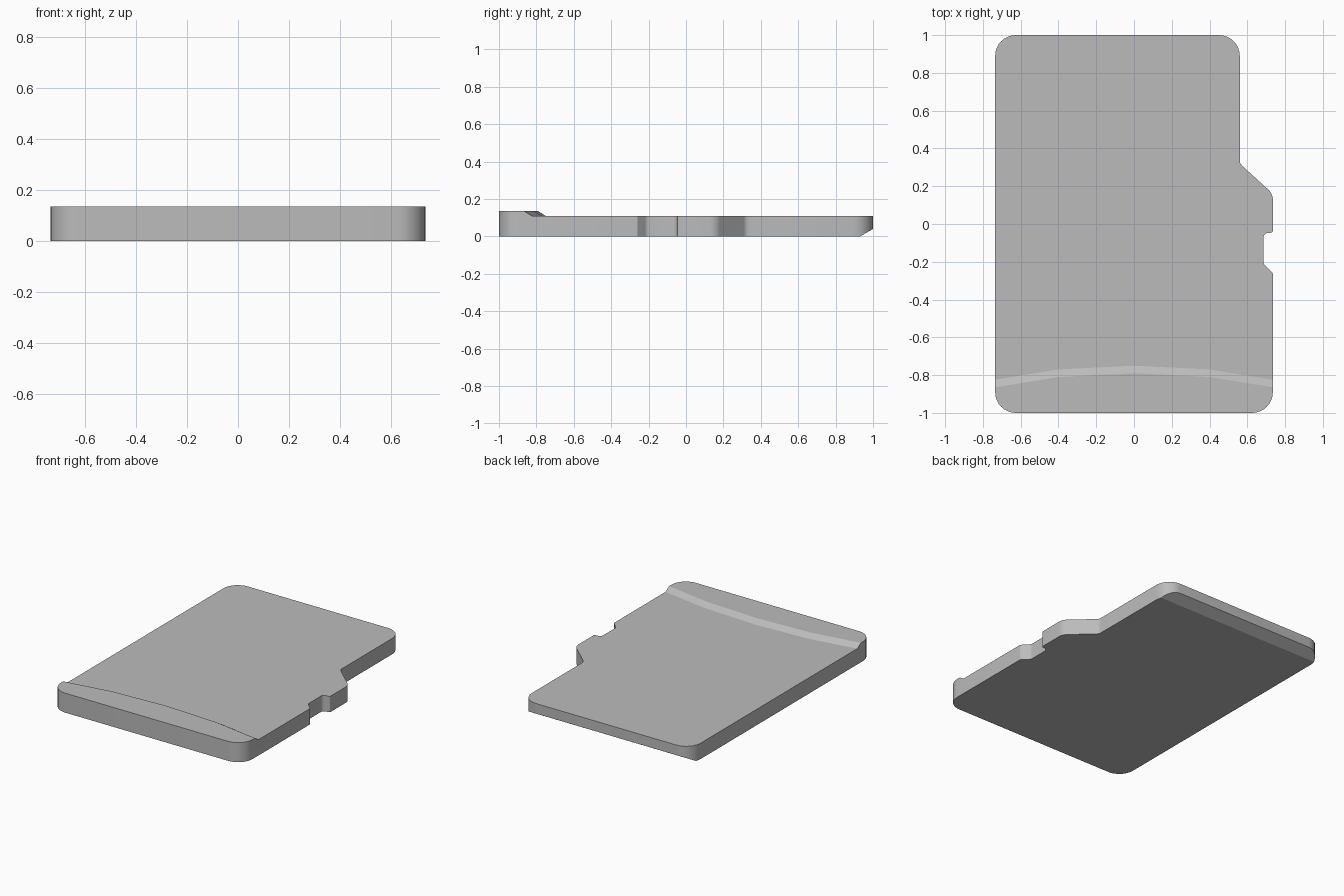
import bpy, bmesh, math
from mathutils import Vector

if "Cube" in bpy.data.objects:
    bpy.data.objects.remove(bpy.data.objects["Cube"], do_unlink=True)

W, BODY, LIP = 0.735, 0.11, 0.135

# Single grey plastic
grey = bpy.data.materials.new("grey plastic")
grey.use_nodes = True
colour = (0.5, 0.5, 0.5, 1)
grey.diffuse_color = colour
grey.node_tree.nodes["Principled BSDF"].inputs["Base Color"].default_value = colour


def rounded(corners, steps=8):
    """Replace each (x, y, radius) corner of a closed outline with an arc."""
    out = []
    for i, (x, y, r) in enumerate(corners):
        p = Vector((x, y))
        a = (Vector(corners[i - 1][:2]) - p).normalized()
        b = (Vector(corners[(i + 1) % len(corners)][:2]) - p).normalized()
        if r == 0:
            out.append(p)
            continue
        half = a.angle(b) / 2
        centre = p + (a + b).normalized() * r / math.sin(half)
        start = p + a * r / math.tan(half) - centre
        end = p + b * r / math.tan(half) - centre
        turn = start.angle_signed(end)
        for k in range(steps + 1):
            t = -turn * k / steps
            c, s = math.cos(t), math.sin(t)
            out.append(centre + Vector((start.x * c - start.y * s,
                                        start.x * s + start.y * c)))
    return out


def make_object(name, bm):
    bmesh.ops.recalc_face_normals(bm, faces=bm.faces)
    mesh = bpy.data.meshes.new(name)
    bm.to_mesh(mesh)
    bm.free()
    mesh.materials.append(grey)
    ob = bpy.data.objects.new(name, mesh)
    bpy.context.collection.objects.link(ob)
    return ob


# Card outline: rounded ends, side notch and stepped shoulder
outline = rounded([
    (-W, -1, 0.11), (W, -1, 0.11),
    (W, -0.26, 0.01), (0.685, -0.21, 0.03),
    (0.685, -0.05, 0.025), (W, -0.045, 0.01),
    (W, 0.16, 0.07), (0.56, 0.32, 0.04),
    (0.56, 1, 0.11), (-W, 1, 0.11)])
bm = bmesh.new()
base = bm.faces.new([bm.verts.new((p.x, p.y, 0)) for p in outline])
top = bmesh.ops.extrude_face_region(bm, geom=[base])["geom"]
bmesh.ops.translate(bm, vec=(0, 0, LIP),
                    verts=[v for v in top if isinstance(v, bmesh.types.BMVert)])
bmesh.ops.recalc_face_normals(bm, faces=bm.faces)

# Bevelled underside of the contact edge
cut = bmesh.ops.bisect_plane(bm, geom=bm.verts[:] + bm.edges[:] + bm.faces[:],
                             plane_co=(0, 0.93, 0), plane_no=(0, 0.04, -0.07),
                             clear_outer=True)["geom_cut"]
bmesh.ops.edgeloop_fill(bm, edges=[e for e in cut if isinstance(e, bmesh.types.BMEdge)])
card = make_object("memory_card", bm)

# Cutter that lowers the top behind the bowed finger grip
bm = bmesh.new()
rings = []
for x, foot in ((-0.8, -0.835), (-0.4, -0.77), (0, -0.75), (0.4, -0.77), (0.8, -0.835)):
    section = [(foot, BODY), (foot - 0.072, 0.155), (1.2, 0.155), (1.2, BODY)]
    rings.append([bm.verts.new((x, y, z)) for y, z in section])
for a, b in zip(rings, rings[1:]):
    for k in range(4):
        n = (k + 1) % 4
        bm.faces.new((a[k], a[n], b[n], b[k]))
bm.faces.new(rings[0])
bm.faces.new(rings[-1])
cutter = make_object("grip_cutter", bm)
cutter.hide_render = True

# Cut, then drop the helper
mod = card.modifiers.new("grip_step", "BOOLEAN")
mod.operation = "DIFFERENCE"
mod.solver = "EXACT"
mod.object = cutter
bpy.ops.object.select_all(action="DESELECT")
bpy.context.view_layer.objects.active = card
card.select_set(True)
bpy.ops.object.modifier_apply(modifier=mod.name)
bpy.data.objects.remove(cutter, do_unlink=True)
bpy.ops.object.shade_smooth_by_angle(angle=math.radians(25))
